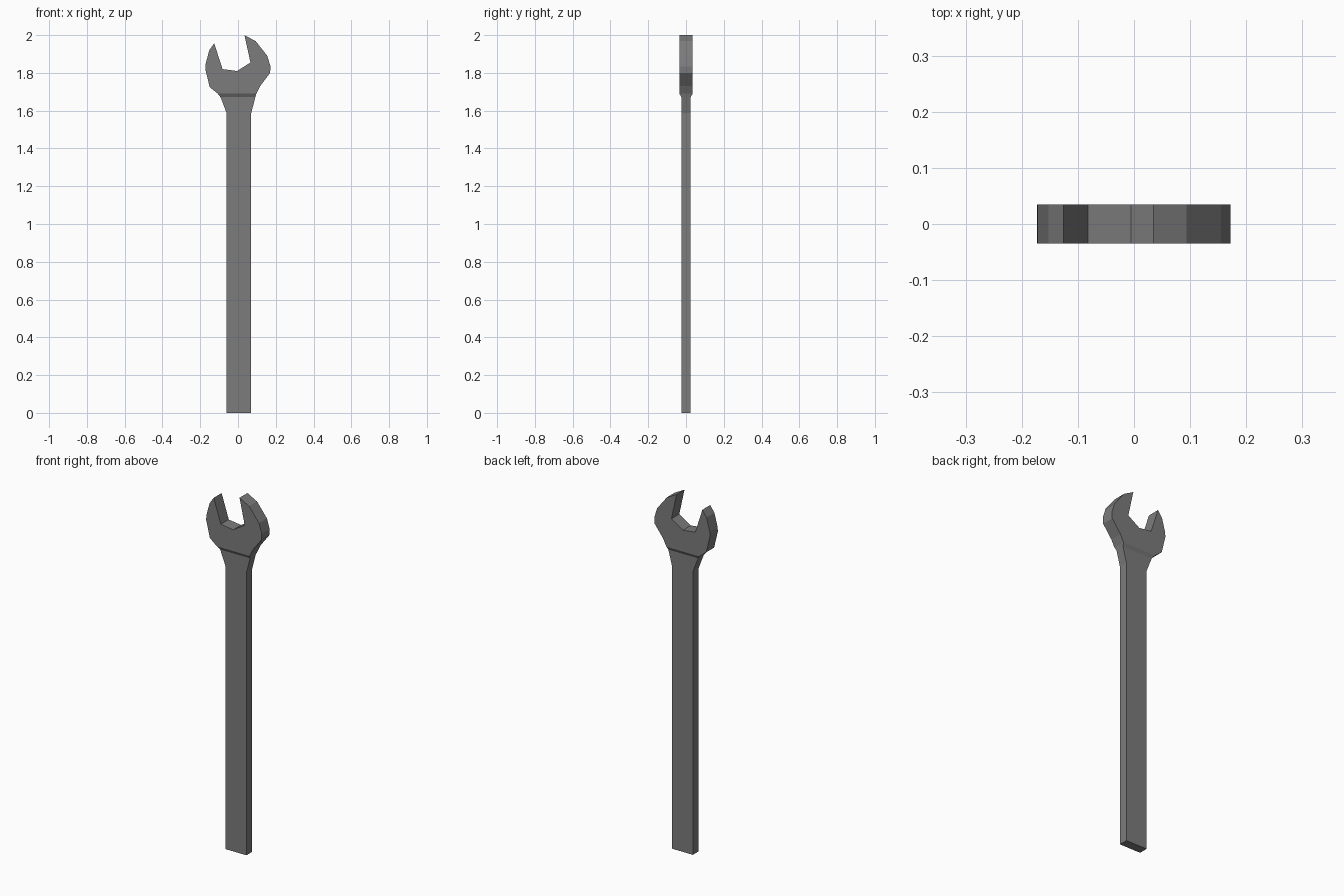
import bpy, bmesh

if "Cube" in bpy.data.objects:
    bpy.data.objects.remove(bpy.data.objects["Cube"])

steel = bpy.data.materials.new("steel grey")
steel.diffuse_color = (0.2, 0.2, 0.205, 1)
steel.use_nodes = True
steel.node_tree.nodes["Principled BSDF"].inputs["Base Color"].default_value = steel.diffuse_color

HEAD, SHAFT = 0.035, 0.025   # half thicknesses

# open-ended jaw outline, from the left of the ledge clockwise to its right
jaw = [(-0.107, 1.69), (-0.15, 1.725), (-0.173, 1.82), (-0.172, 1.845),
       (-0.152, 1.92), (-0.126, 1.957), (-0.082, 1.82), (-0.005, 1.81),
       (0.066, 1.855), (0.034, 2.0), (0.094, 1.968), (0.155, 1.89),
       (0.172, 1.835), (0.17, 1.80), (0.117, 1.73), (0.097, 1.69)]
# shaft levels: left x, right x, z
shaft = [(-0.093, 0.092, 1.672), (-0.06, 0.07, 1.587), (-0.06, 0.07, 0.0)]

bm = bmesh.new()


def ring(points, d):
    return [[bm.verts.new((x, s * d, z)) for x, z in points] for s in (-1, 1)]


# jaw plates and rim
front, back = ring(jaw, HEAD)
bm.faces.new(front)
bm.faces.new(back)
for i in range(len(jaw) - 1):
    bm.faces.new((front[i], front[i + 1], back[i + 1], back[i]))

# sloped ledge, neck and shaft
prev = [front[0], front[-1], back[-1], back[0]]
for xl, xr, z in shaft:
    f, b = ring([(xl, z), (xr, z)], SHAFT)
    cur = [f[0], f[1], b[1], b[0]]
    for k in range(4):
        n = (k + 1) % 4
        bm.faces.new((prev[k], prev[n], cur[n], cur[k]))
    prev = cur
bm.faces.new(prev)

bmesh.ops.recalc_face_normals(bm, faces=bm.faces)
mesh = bpy.data.meshes.new("open_end_wrench")
bm.to_mesh(mesh)
bm.free()
mesh.materials.append(steel)
obj = bpy.data.objects.new("open_end_wrench", mesh)
bpy.context.collection.objects.link(obj)
